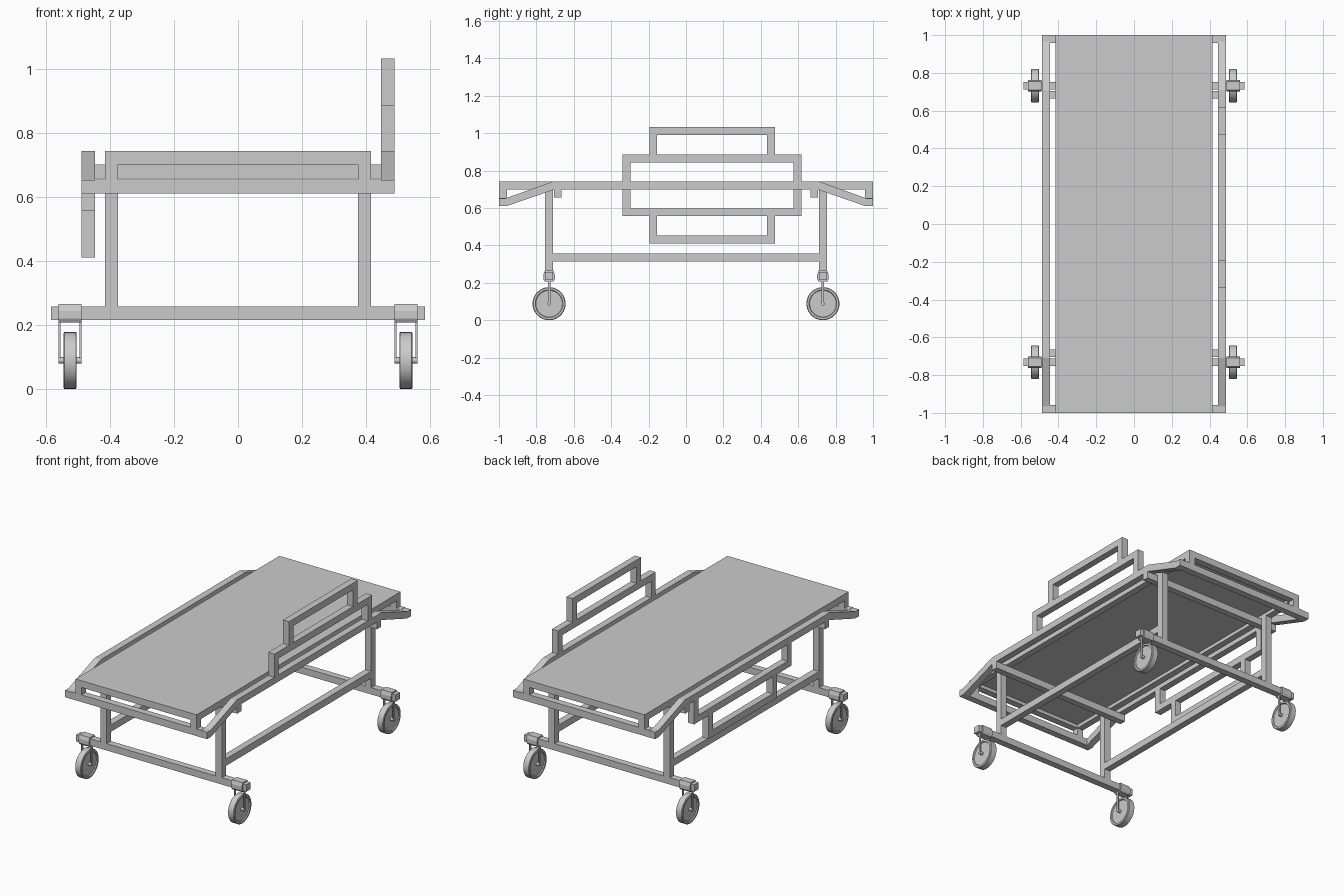
import bpy, bmesh, math
from mathutils import Matrix, Vector

if "Cube" in bpy.data.objects:
    bpy.data.objects.remove(bpy.data.objects["Cube"])

T = 0.042            # tube width
TOP = 0.742          # deck height
X0, X1 = 0.446, 0.488   # side rail inner / outer x
P0, P1 = 0.374, 0.416   # post inner / outer x


def finish(name, bm, smooth=False):
    bmesh.ops.recalc_face_normals(bm, faces=bm.faces)
    me = bpy.data.meshes.new(name)
    bm.to_mesh(me)
    bm.free()
    ob = bpy.data.objects.new(name, me)
    bpy.context.collection.objects.link(ob)
    if smooth:
        bpy.context.view_layer.objects.active = ob
        ob.select_set(True)
        bpy.ops.object.shade_smooth_by_angle(angle=math.radians(35))
        ob.select_set(False)
    return ob


def boxes(name, *specs):
    """Each spec is (x0, x1, y0, y1, z0, z1)."""
    bm = bmesh.new()
    for a, b, c, d, e, f in specs:
        m = (Matrix.Translation(((a + b) / 2, (c + d) / 2, (e + f) / 2))
             @ Matrix.Diagonal((b - a, d - c, f - e, 1)))
        bmesh.ops.create_cube(bm, size=1, matrix=m)
    return finish(name, bm)


def extrude_x(name, pts, x0, x1):
    """Closed (y, z) profile extruded along x."""
    bm = bmesh.new()
    face = bm.faces.new([bm.verts.new((x0, y, z)) for y, z in pts])
    geo = bmesh.ops.extrude_face_region(bm, geom=[face])["geom"]
    bmesh.ops.translate(bm, vec=(x1 - x0, 0, 0),
                        verts=[g for g in geo if isinstance(g, bmesh.types.BMVert)])
    return finish(name, bm)


def lathe_x(name, profile, centre, seg=40):
    """Spin a (x, radius) profile round the x axis."""
    bm = bmesh.new()
    vs = [bm.verts.new((x, 0, r)) for x, r in profile]
    es = [bm.edges.new(p) for p in zip(vs, vs[1:])]
    bmesh.ops.spin(bm, geom=vs + es, cent=(0, 0, 0), axis=(1, 0, 0),
                   angle=2 * math.pi, steps=seg)
    bmesh.ops.remove_doubles(bm, verts=bm.verts, dist=1e-5)
    bmesh.ops.translate(bm, vec=Vector(centre), verts=bm.verts)
    return finish(name, bm, True)


# Deck panel with a rim of tubes underneath
boxes("deck_panel", (-P1, P1, -1, 1, TOP - 0.02, TOP))
boxes("deck_rim",
      *[(min(s * P0, s * P1), max(s * P0, s * P1), -1, 1, 0.70, TOP - 0.02) for s in (-1, 1)],
      *[(-P0, P0, min(s, s * 0.958), max(s, s * 0.958), 0.70, TOP - 0.02) for s in (-1, 1)])

# Side rails, bent down at both ends
upper = [(-1, 0.652), (-0.965, 0.652), (-0.71, TOP)]
lower = [(-0.70, 0.70), (-0.96, 0.61), (-1, 0.61)]
rail = upper + [(-y, z) for y, z in reversed(upper)] \
    + [(-y, z) for y, z in reversed(lower)] + lower
for s, side in ((-1, "left"), (1, "right")):
    extrude_x(side + "_rail", rail, s * X0, s * X1)

for s, end in ((-1, "front"), (1, "back")):
    def span(a, b):
        return min(s * a, s * b), max(s * a, s * b)
    ye, yl, yc = span(0.958, 1), span(0.711, 0.753), span(0.665, 0.705)
    # Drop frame at the end of the deck
    boxes(end + "_end_frame", (-X0, X0, *ye, 0.61, 0.654),
          (-P1, -P0, *ye, 0.654, 0.70), (P0, P1, *ye, 0.654, 0.70))
    # Cross beam carrying the side rails
    boxes(end + "_cross_beam", (-X1, X1, *yc, 0.656, 0.70))
    # Legs standing on a wide foot bar
    boxes(end + "_legs", (-P1, -P0, *yl, 0.257, 0.70), (P0, P1, *yl, 0.257, 0.70))
    boxes(end + "_foot_bar", (-0.584, 0.584, *yl, 0.215, 0.257))

# Long braces between the legs
for s, side in ((-1, "left"), (1, "right")):
    boxes(side + "_brace", (min(s * P0, s * P1), max(s * P0, s * P1), -0.711, 0.711, 0.315, 0.358))


# Stepped side guards: right one raised, left one lowered
def guard(name, xs, z_start, d):
    def bar(y0, y1, a, b):
        za, zb = z_start + d * a, z_start + d * b
        return (*xs, y0, y1, min(za, zb), max(za, zb))
    boxes(name,
          bar(-0.34, -0.298, 0, 0.102), bar(0.576, 0.618, 0, 0.102),
          bar(-0.34, 0.618, 0.102, 0.144),
          bar(-0.196, -0.154, 0.144, 0.248), bar(0.433, 0.475, 0.144, 0.248),
          bar(-0.196, 0.475, 0.248, 0.29))


guard("raised_guard", (X0, X1), TOP, 1)
guard("lowered_guard", (-X1, -X0), 0.70, -1)

# Casters
WX, WY, WZ, R = 0.5245, 0.732, 0.0885, 0.0885
tyre = [(-0.015, 0), (-0.015, 0.071), (-0.021, 0.074), (-0.021, R - 0.004), (-0.018, R),
        (0.018, R), (0.021, R - 0.004), (0.021, 0.074), (0.015, 0.071), (0.015, 0)]
axle = [(-0.036, 0), (-0.036, 0.01), (0.036, 0.01), (0.036, 0)]
block = [(-0.031, 0.22), (-0.023, 0.207), (0.023, 0.207), (0.031, 0.22),
         (0.031, 0.243), (0.023, 0.265), (-0.023, 0.265), (-0.031, 0.243)]
for sx, a in ((-1, "left"), (1, "right")):
    for sy, b in ((-1, "front"), (1, "back")):
        n, x, y = f"{b}_{a}_", sx * WX, sy * WY
        lathe_x(n + "wheel", tyre, (x, y, WZ))
        lathe_x(n + "axle", axle, (x, y, WZ), 16)
        extrude_x(n + "caster_block", [(y + p, z) for p, z in block], x - 0.036, x + 0.036)
        boxes(n + "fork", *[(x + o - 0.003, x + o + 0.003, y - 0.007, y + 0.007, WZ - 0.003, 0.21)
                            for o in (-0.033, 0.033)])
